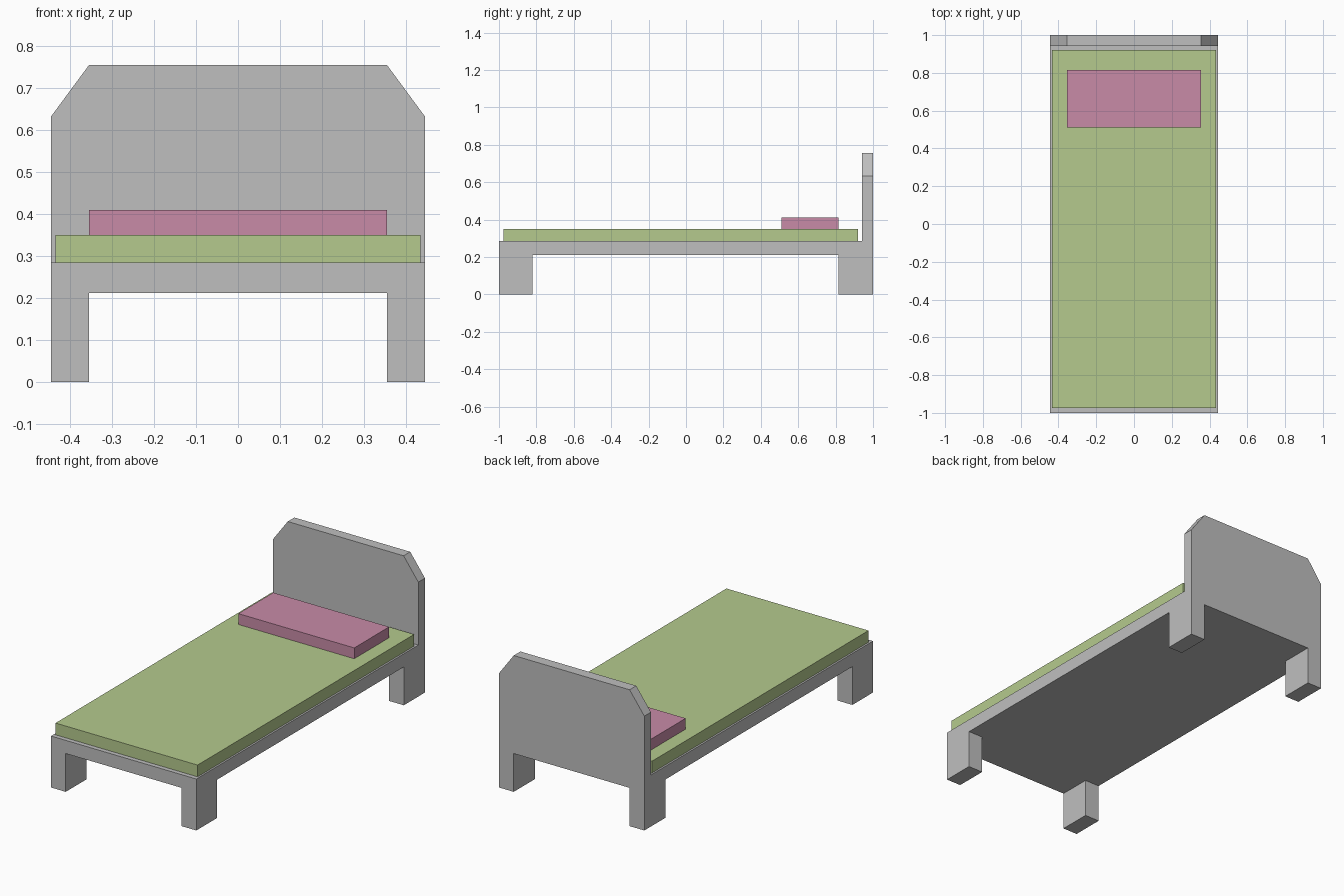
import bpy
import bmesh
import math
from mathutils import Vector

cube = bpy.data.objects.get("Cube")
if cube:
    bpy.data.objects.remove(cube, do_unlink=True)


def material(name, rgb):
    mat = bpy.data.materials.new(name)
    mat.use_nodes = True
    colour = (*rgb, 1)
    mat.diffuse_color = colour
    mat.node_tree.nodes["Principled BSDF"].inputs["Base Color"].default_value = colour
    return mat


def finish(bm, name, mat):
    bmesh.ops.recalc_face_normals(bm, faces=bm.faces[:])
    mesh = bpy.data.meshes.new(name)
    bm.to_mesh(mesh)
    bm.free()
    mesh.materials.append(mat)
    obj = bpy.data.objects.new(name, mesh)
    bpy.context.collection.objects.link(obj)
    return obj


def box(name, low, high, mat):
    low, high = Vector(low), Vector(high)
    bm = bmesh.new()
    bmesh.ops.create_cube(bm, size=1)
    bmesh.ops.scale(bm, vec=high - low, verts=bm.verts[:])
    bmesh.ops.translate(bm, vec=(low + high) / 2, verts=bm.verts[:])
    return finish(bm, name, mat)


def extrude(bm, faces, z, keep=False):
    """Extrude faces to height z; return the new end vertices."""
    out = bmesh.ops.extrude_face_region(bm, geom=faces, use_keep_orig=True)["geom"]
    verts = [g for g in out if isinstance(g, bmesh.types.BMVert)]
    for v in verts:
        v.co.z = z
    if not keep:
        bmesh.ops.delete(bm, geom=faces, context='FACES')
    return verts


grey = material("grey_frame", (0.52, 0.52, 0.52))
green = material("green_mattress", (0.46, 0.59, 0.27))
pink = material("pink_pillow", (0.58, 0.26, 0.39))

# Frame dimensions
HALF_W, INNER_W = 0.445, 0.355
FOOT, FOOT_LEG, HEAD_LEG, BOARD, HEAD = -1.0, -0.82, 0.815, 0.942, 1.0
BASE, DECK, SHOULDER, TOP = 0.212, 0.285, 0.633, 0.755

# Deck grid, thickened into a slab
bm = bmesh.new()
xs = (-HALF_W, -INNER_W, INNER_W, HALF_W)
ys = (FOOT, FOOT_LEG, HEAD_LEG, BOARD, HEAD)
grid = [[bm.verts.new((x, y, DECK)) for x in xs] for y in ys]
for near, far in zip(grid, grid[1:]):
    for i in range(len(xs) - 1):
        bm.faces.new((near[i], near[i + 1], far[i + 1], far[i]))
deck = bm.faces[:]
extrude(bm, deck, BASE, keep=True)

# Headboard with sloped shoulders
back = [f for f in deck if f.calc_center_median().y > BOARD]
for v in extrude(bm, back, TOP):
    if abs(v.co.x) > INNER_W + 0.01:
        v.co.z = SHOULDER

# Corner legs
corners = []
for f in bm.faces:
    c = f.calc_center_median()
    flat = all(abs(v.co.z - BASE) < 0.001 for v in f.verts)
    if flat and abs(c.x) > INNER_W and not FOOT_LEG < c.y < HEAD_LEG:
        corners.append(f)
extrude(bm, corners, 0)

# Merge the flat panels
bmesh.ops.recalc_face_normals(bm, faces=bm.faces[:])
bmesh.ops.dissolve_limit(bm, angle_limit=math.radians(1),
                         verts=bm.verts[:], edges=bm.edges[:])
finish(bm, "bed_frame", grey)

# Bedding
box("mattress", (-0.435, -0.975, DECK), (0.435, 0.92, 0.35), green)
box("pillow", (-INNER_W, 0.51, 0.35), (INNER_W, 0.815, 0.41), pink)
